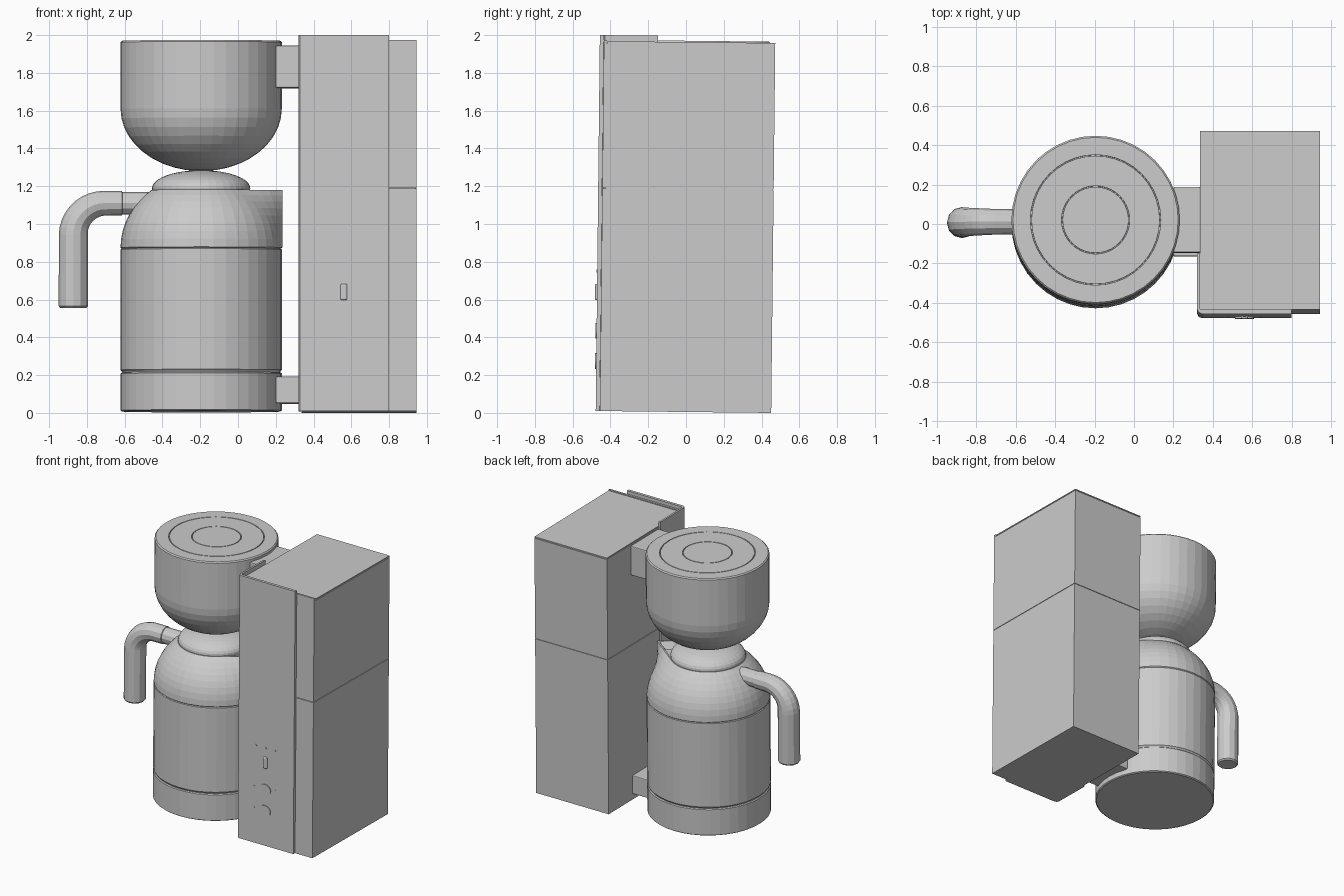
import bpy, bmesh, math
from mathutils import Matrix, Vector

cube = bpy.data.objects.get("Cube")
if cube:
    bpy.data.objects.remove(cube, do_unlink=True)

grey = bpy.data.materials.new("plain_grey")
grey.use_nodes = True
GREY = (0.6, 0.6, 0.6, 1)
grey.diffuse_color = GREY
grey.node_tree.nodes["Principled BSDF"].inputs["Base Color"].default_value = GREY

# The whole machine leans back very slightly
MID = Vector((0, 0, 1))
TILT = Matrix.Translation(MID) @ Matrix.Rotation(-0.011, 4, "X") @ Matrix.Translation(-MID)
AXIS = Vector((-0.195, 0.01, 0))
SEGS = 40


def finish(name, bm):
    bmesh.ops.recalc_face_normals(bm, faces=bm.faces[:])
    mesh = bpy.data.meshes.new(name)
    bm.to_mesh(mesh)
    bm.free()
    mesh.materials.append(grey)
    obj = bpy.data.objects.new(name, mesh)
    bpy.context.collection.objects.link(obj)
    obj.matrix_world = TILT
    return obj


def box(name, lo, hi, bevel=0.0):
    lo, hi = Vector(lo), Vector(hi)
    bm = bmesh.new()
    bmesh.ops.create_cube(bm, size=1, matrix=Matrix.Translation((lo + hi) / 2)
                          @ Matrix.Diagonal((*(hi - lo), 1)))
    obj = finish(name, bm)
    if bevel:
        mod = obj.modifiers.new("bevel", "BEVEL")
        mod.width, mod.segments = bevel, 2
    return obj


def lathe(name, profile, reach=None):
    """Spin (radius, height) pairs; reach pulls every ring to a spout tip on +x."""
    bm = bmesh.new()
    rings = []
    for i, (r, z) in enumerate(profile):
        tip = reach[i] if reach else 0
        ring = []
        for k in range(SEGS):
            a = math.remainder(math.tau * k / SEGS, math.tau)
            rad = r
            if tip > r:
                tangent = math.acos(r / tip)
                if abs(a) < tangent:
                    rad = r / math.cos(abs(a) - tangent)
            ring.append(bm.verts.new(AXIS + Vector((rad * math.cos(a), rad * math.sin(a), z))))
        rings.append(ring)
    for low, high in zip(rings, rings[1:]):
        for k in range(SEGS):
            n = (k + 1) % SEGS
            bm.faces.new((low[k], low[n], high[n], high[k]))
    for ring in (rings[0], rings[-1]):
        bm.faces.new(ring)
    return finish(name, bm)


def arc(r, z, height, a0, a1, steps):
    """Quarter-ellipse profile points between two angles in degrees."""
    angles = [math.radians(a0 + (a1 - a0) * i / steps) for i in range(steps + 1)]
    return [(r * math.cos(a), z + height * math.sin(a)) for a in angles]


def disc(name, x, z, r, y0, y1, squash=1.0):
    """Short round button facing the front."""
    bm = bmesh.new()
    bmesh.ops.create_cone(bm, cap_ends=True, segments=24, radius1=r, radius2=r, depth=y1 - y0,
                          matrix=Matrix.Translation((x, (y0 + y1) / 2, z))
                          @ Matrix.Diagonal((1, 1, squash, 1)) @ Matrix.Rotation(math.pi / 2, 4, "X"))
    return finish(name, bm)


def groove(r, z):
    return [(r + 0.003, z), (r + 0.002, z - 0.008), (r - 0.002, z - 0.008), (r - 0.003, z)]


# Water tower
box("tower_lower", (0.335, -0.43, 0.005), (0.945, 0.462, 1.183))
box("tower_upper", (0.335, -0.43, 1.187), (0.945, 0.462, 1.951))
box("tower_core", (0.34, -0.425, 1.17), (0.94, 0.457, 1.96))
box("tower_lid", (0.335, -0.43, 1.955), (0.945, 0.462, 1.963))
box("front_trim_lower", (0.335, -0.445, 0.005), (0.945, -0.43, 1.183))
box("front_trim_upper", (0.335, -0.445, 1.187), (0.945, -0.43, 1.97))

# Bent sheet: control panel with a side flange, rounded corner between
bm = bmesh.new()
outline = [(0.8, -0.467), (0.345, -0.467), (0.328, -0.46), (0.32, -0.443), (0.32, -0.16),
           (0.334, -0.16), (0.334, -0.44), (0.34, -0.446), (0.8, -0.446)]
sheet = bm.faces.new([bm.verts.new((x, y, 0.006)) for x, y in outline])
grown = bmesh.ops.extrude_face_region(bm, geom=[sheet])["geom"]
bmesh.ops.translate(bm, vec=(0, 0, 1.989),
                    verts=[v for v in grown if isinstance(v, bmesh.types.BMVert)])
finish("control_panel", bm)

# Controls
for n, z in enumerate((0.27, 0.43)):
    disc(f"knob_{n}", 0.56, z, 0.048, -0.473, -0.46, 0.87)
    disc(f"knob_mark_{n}", 0.467, z, 0.009, -0.47, -0.46)
for n, x in enumerate((0.48, 0.56, 0.64)):
    disc(f"indicator_{n}", x, 0.745, 0.008, -0.47, -0.46)
disc("knob_dot", 0.645, 0.445, 0.004, -0.469, -0.46)
switch = box("switch", (0.542, -0.478, 0.592), (0.578, -0.46, 0.678))
switch_bevel = switch.modifiers.new("bevel", "BEVEL")
switch_bevel.width, switch_bevel.segments = 0.015, 3
switch_bevel.affect = "EDGES"

# Arms joining tower to the basket and the base
box("basket_arm", (0.2, -0.155, 1.72), (0.336, 0.178, 1.943), 0.006)
box("base_arm", (0.2, -0.155, 0.05), (0.336, 0.178, 0.19), 0.006)

# Filter basket with ringed lid
lathe("filter_basket", arc(0.427, 1.61, 0.33, -88, 0, 10)
      + [(0.427, 1.962), (0.419, 1.97)] + groove(0.328, 1.97) + groove(0.17, 1.97) + [(0.05, 1.97)])

# Base plate and flask
lathe("base_plate", [(0.419, 0.007), (0.427, 0.013), (0.427, 0.207), (0.421, 0.213)])
lathe("flask_body", [(0.415, 0.21), (0.42, 0.22), (0.427, 0.227), (0.427, 0.865), (0.421, 0.869),
                     (0.421, 0.873)])

# Flask shoulder, drawn out into an open spout
shoulder = arc(0.427, 0.875, 0.387, 0, 52, 8)
lathe("flask_shoulder", [(0.421, 0.869)] + shoulder + [(0.255, 1.18), (0.25, 1.13), (0.1, 1.1)],
      [0] + [0.43] * len(shoulder) + [0.41, 0.36, 0])
lathe("flask_lid", [(0.25, 1.12), (0.26, 1.187)] + arc(0.26, 1.19, 0.095, 5, 85, 8))

# Handle: collar, bend and grip
curve = bpy.data.curves.new("handle_path", "CURVE")
curve.dimensions = "3D"
curve.bevel_depth, curve.bevel_resolution, curve.use_fill_caps = 1.0, 4, True
bend = [(-0.705 - 0.167 * math.sin(a), 0.943 + 0.167 * math.cos(a), 0.065 + 0.012 * a / 1.57)
        for a in (math.radians(10 * i) for i in range(10))]
path = ([(-0.43, 1.11, 0.059), (-0.612, 1.11, 0.059), (-0.615, 1.11, 0.064)] + bend
        + [(-0.872, 0.565, 0.077), (-0.872, 0.555, 0.068)])
line = curve.splines.new("POLY")
line.points.add(len(path) - 1)
for point, (x, z, r) in zip(line.points, path):
    point.co = (x, 0.01, z, 1)
    point.radius = r
line.use_smooth = False
curve.materials.append(grey)
handle = bpy.data.objects.new("handle", curve)
bpy.context.collection.objects.link(handle)
handle.matrix_world = TILT
